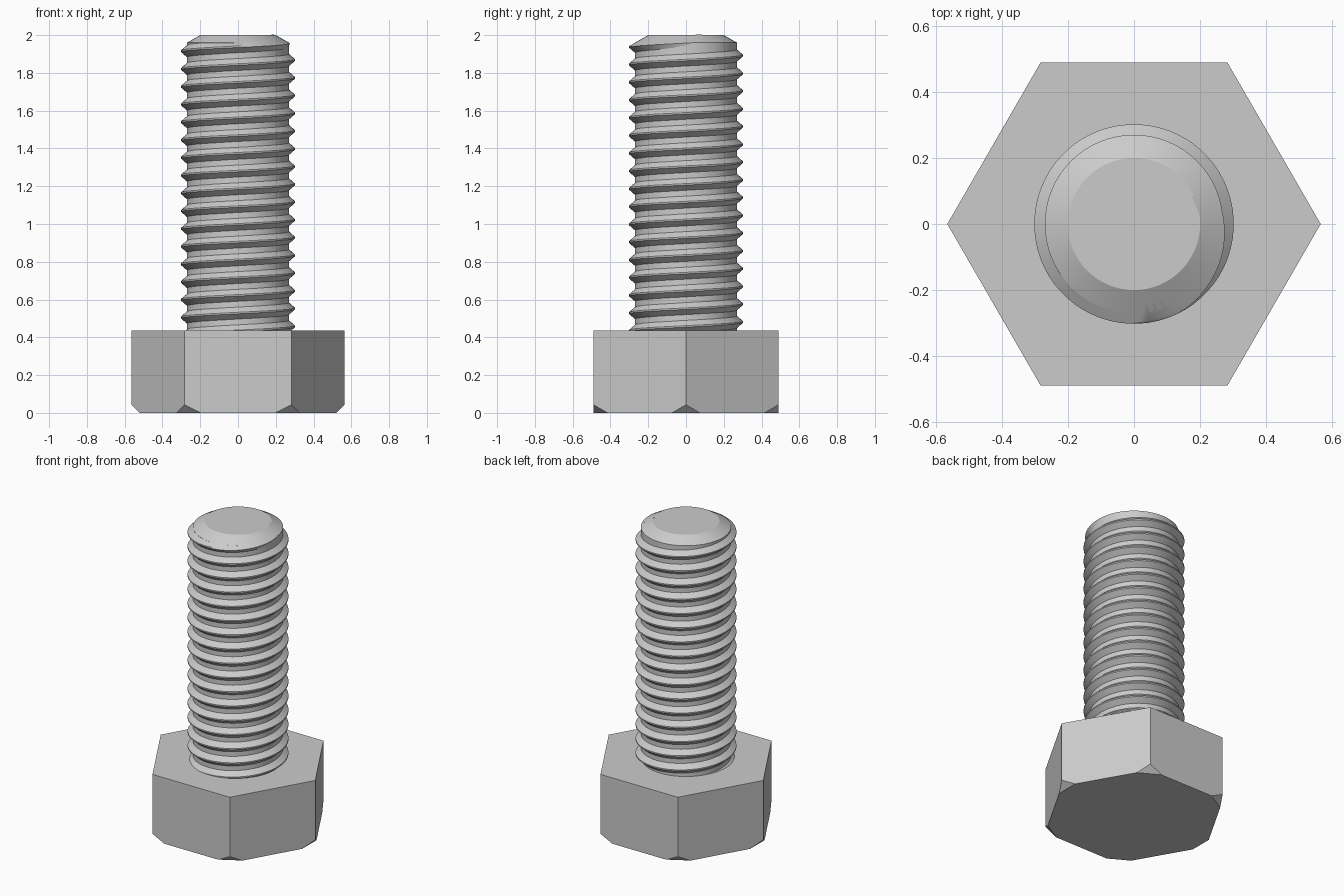
import bpy
import bmesh
from math import cos, sin, pi, radians
from mathutils import Vector

cube = bpy.data.objects.get("Cube")
if cube:
    bpy.data.objects.remove(cube)

HEAD_RADIUS, HEAD_HEIGHT = 0.565, 0.435
CORNER_CUT = 0.043
ROOT, CREST = 0.27, 0.302
TOP, SHOULDER, TIP = 2.0, 1.96, 0.20
PITCH, STEPS = 0.094, 64

steel = bpy.data.materials.new("steel grey")
steel.use_nodes = True
colour = (0.6, 0.6, 0.6, 1)
steel.diffuse_color = colour
steel.node_tree.nodes["Principled BSDF"].inputs["Base Color"].default_value = colour


def finish(name, bm, smooth_angle=None):
    bmesh.ops.recalc_face_normals(bm, faces=bm.faces)
    mesh = bpy.data.meshes.new(name)
    bm.to_mesh(mesh)
    bm.free()
    mesh.materials.append(steel)
    obj = bpy.data.objects.new(name, mesh)
    bpy.context.collection.objects.link(obj)
    if smooth_angle:
        bpy.ops.object.select_all(action='DESELECT')
        obj.select_set(True)
        bpy.context.view_layer.objects.active = obj
        bpy.ops.object.shade_smooth_by_angle(angle=radians(smooth_angle))
    return obj


# Hexagonal head: prism with its six lower corners sliced at 45 degrees
bm = bmesh.new()
base = [bm.verts.new((HEAD_RADIUS * cos(i * pi / 3), HEAD_RADIUS * sin(i * pi / 3), 0))
        for i in range(6)]
face = bm.faces.new(base)
raised = bmesh.ops.extrude_face_region(bm, geom=[face], use_keep_orig=True)
top = [v for v in raised["geom"] if isinstance(v, bmesh.types.BMVert)]
bmesh.ops.translate(bm, verts=top, vec=(0, 0, HEAD_HEIGHT))
for i in range(6):
    out = Vector((cos(i * pi / 3), sin(i * pi / 3), 0))
    cut = bmesh.ops.bisect_plane(
        bm, geom=bm.verts[:] + bm.edges[:] + bm.faces[:],
        plane_co=out * (HEAD_RADIUS - CORNER_CUT),
        plane_no=out - Vector((0, 0, 1)), clear_outer=True)
    rim = [e for e in cut["geom_cut"] if isinstance(e, bmesh.types.BMEdge)]
    bmesh.ops.holes_fill(bm, edges=rim)
finish("hex_head", bm)

# Shank core: lathed profile with a conical tip
bm = bmesh.new()
profile = [(0, HEAD_HEIGHT - 0.05), (ROOT, HEAD_HEIGHT - 0.05),
           (ROOT, SHOULDER), (TIP, TOP), (0, TOP)]
points = [bm.verts.new((r, 0, z)) for r, z in profile]
edges = [bm.edges.new(pair) for pair in zip(points, points[1:])]
bmesh.ops.spin(bm, geom=points + edges, cent=(0, 0, 0), axis=(0, 0, 1),
               angle=2 * pi, steps=STEPS)
bmesh.ops.remove_doubles(bm, verts=bm.verts, dist=0.0001)
finish("shank", bm, 25)

# Thread: right-handed helical ridge, trimmed by the tip cone at its upper end
bm = bmesh.new()
section = [(ROOT - 0.005, -0.036), (CREST, -0.004), (CREST, 0.004), (ROOT - 0.005, 0.036)]
slope = (ROOT - TIP) / (TOP - SHOULDER)
start_z = HEAD_HEIGHT - 0.06
phase = pi - 2 * pi * (1.915 - start_z) / PITCH
turns = (SHOULDER + 0.01 - start_z) / PITCH
rings = []
for i in range(int(turns * STEPS) + 1):
    a = phase + 2 * pi * i / STEPS
    z = start_z + PITCH * i / STEPS
    ring = []
    for r, dz in section:
        r = min(r, ROOT + slope * (SHOULDER - z - dz))
        ring.append(bm.verts.new((r * cos(a), r * sin(a), z + dz)))
    rings.append(ring)
for low, high in zip(rings, rings[1:]):
    for j in range(len(section) - 1):
        bm.faces.new((low[j], low[j + 1], high[j + 1], high[j]))
bm.faces.new(rings[0])
bm.faces.new(rings[-1])
finish("thread", bm, 25)
